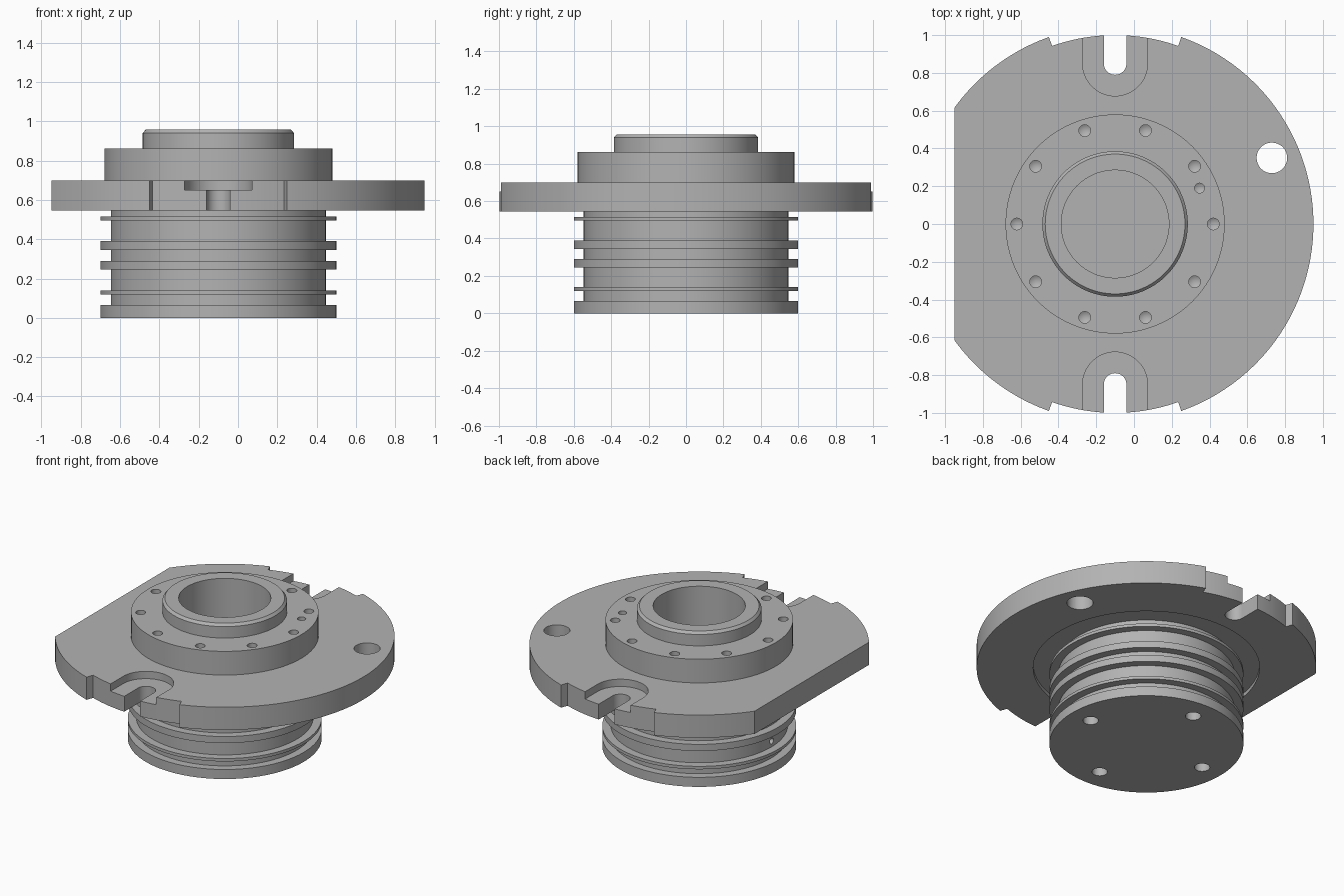
import bpy, bmesh
from math import sin, cos, pi, radians
from mathutils import Matrix, Vector

AXIS = Matrix.Translation((-0.1, 0, 0))  # the turned axis sits left of centre

cube = bpy.data.objects.get("Cube")
if cube:
    bpy.data.objects.remove(cube, do_unlink=True)

steel = bpy.data.materials.new("machined_grey")
steel.use_nodes = True
grey = (0.45, 0.45, 0.45, 1)
steel.diffuse_color = grey
steel.node_tree.nodes["Principled BSDF"].inputs["Base Color"].default_value = grey


def finish(name, bm, matrix):
    bmesh.ops.remove_doubles(bm, verts=bm.verts, dist=1e-5)
    bmesh.ops.recalc_face_normals(bm, faces=bm.faces)
    bm.transform(matrix)
    mesh = bpy.data.meshes.new(name)
    bm.to_mesh(mesh)
    bm.free()
    mesh.materials.append(steel)
    ob = bpy.data.objects.new(name, mesh)
    bpy.context.collection.objects.link(ob)
    return ob


def lathe(name, profile, matrix=AXIS, steps=128, closed=False):
    """Revolve (radius, z) points about z."""
    bm = bmesh.new()
    verts = [bm.verts.new((r, 0, z)) for r, z in profile]
    edges = [bm.edges.new(p) for p in zip(verts, verts[1:])]
    if closed:
        edges.append(bm.edges.new((verts[-1], verts[0])))
    bmesh.ops.spin(bm, geom=verts + edges, axis=(0, 0, 1), cent=(0, 0, 0),
                   angle=2 * pi, steps=steps)
    return finish(name, bm, matrix)


def prism(name, outline, z0, z1, matrix=AXIS):
    bm = bmesh.new()
    face = bm.faces.new([bm.verts.new((x, y, z0)) for x, y in outline])
    top = bmesh.ops.extrude_face_region(bm, geom=[face])["geom"]
    bmesh.ops.translate(bm, vec=(0, 0, z1 - z0),
                        verts=[v for v in top if isinstance(v, bmesh.types.BMVert)])
    return finish(name, bm, matrix)


def arc(radius, start, end, count, cy=0):
    angles = [radians(start + (end - start) * i / count) for i in range(count + 1)]
    return [(radius * cos(a), cy + radius * sin(a)) for a in angles]


def drill(radius, depth, point, direction):
    """Blind hole with a conical tip, entering at point along direction."""
    turn = Vector(direction).to_track_quat('Z', 'Y').to_matrix().to_4x4()
    return lathe("drill", [(0, -0.03), (radius, -0.03), (radius, depth),
                           (0, depth + radius * 0.6)],
                 AXIS @ Matrix.Translation(point) @ turn, 24)


def cut(target, cutter):
    mod = target.modifiers.new("cut", 'BOOLEAN')
    mod.operation = 'DIFFERENCE'
    mod.solver = 'EXACT'
    mod.object = cutter
    bpy.context.view_layer.objects.active = target
    bpy.ops.object.modifier_apply(modifier=mod.name)
    bpy.data.objects.remove(cutter, do_unlink=True)


# Grooved spigot, boss and bored collar turned as one part
core, rib = 0.547, 0.6
profile = [(0, 0)]
for low, high in ((0, 0.065), (0.12, 0.14), (0.245, 0.29), (0.345, 0.39), (0.495, 0.515)):
    if low:
        profile.append((core, low))
    profile += [(rib, low), (rib, high), (core, high)]
profile += [(core, 0.62), (0.58, 0.62), (0.58, 0.862), (0.385, 0.862), (0.385, 0.94),
            (0.37, 0.957), (0.285, 0.957), (0.285, 0.1), (0, 0.1)]
body = lathe("spindle_body", profile)

# Bolt circle and locating hole in the boss
for i in range(10):
    a = i * pi / 5
    cut(body, drill(0.031, 0.1, (0.52 * cos(a), 0.52 * sin(a), 0.862), (0, 0, -1)))
cut(body, drill(0.026, 0.08, (0.447, 0.19, 0.862), (0, 0, -1)))

# Four holes in the base and a side port between the ribs
for i in range(4):
    a = i * pi / 2
    cut(body, drill(0.048, 0.12, (0.45 * cos(a), 0.45 * sin(a), 0), (0, 0, 1)))
cut(body, drill(0.02, 0.1, (-core, 0, 0.18), (1, 0, 0)))

# Mounting flange with a shallow recess underneath
flange = lathe("mounting_flange",
               [(0.5, 0.7), (1.05, 0.7), (1.05, 0.545), (0.7, 0.545),
                (0.7, 0.57), (0.5, 0.57)], steps=192, closed=True)

# Flat on one side
cut(flange, prism("flat", [(-1.3, -1.2), (-0.85, -1.2), (-0.85, 1.2), (-1.3, 1.2)], 0.4, 0.8))

# Stepped rim, counterbore and open slot at front and back
for turn in (0, pi):
    place = AXIS @ Matrix.Rotation(turn, 4, 'Z')
    rim = arc(1.0, 250.5, 289.5, 24) + arc(1.25, 289.5, 250.5, 24)
    cut(flange, prism("rim_step", rim, 0.4, 0.8, place))
    for half, floor in ((0.172, 0.65), (0.06, 0.4)):
        outline = arc(half, 0, 180, 32, -0.85) + [(-half, -1.2), (half, -1.2)]
        cut(flange, prism("slot", outline, floor, 0.8, place))

# Through hole in the flange
cut(flange, prism("hole", [(x + 0.83, y + 0.35) for x, y in arc(0.081, 0, 350, 35)], 0.4, 0.8))

# Smooth the turned surfaces, keep machined edges crisp
bpy.ops.object.select_all(action='DESELECT')
for ob in (body, flange):
    ob.select_set(True)
bpy.context.view_layer.objects.active = body
bpy.ops.object.shade_smooth_by_angle(angle=radians(30))
